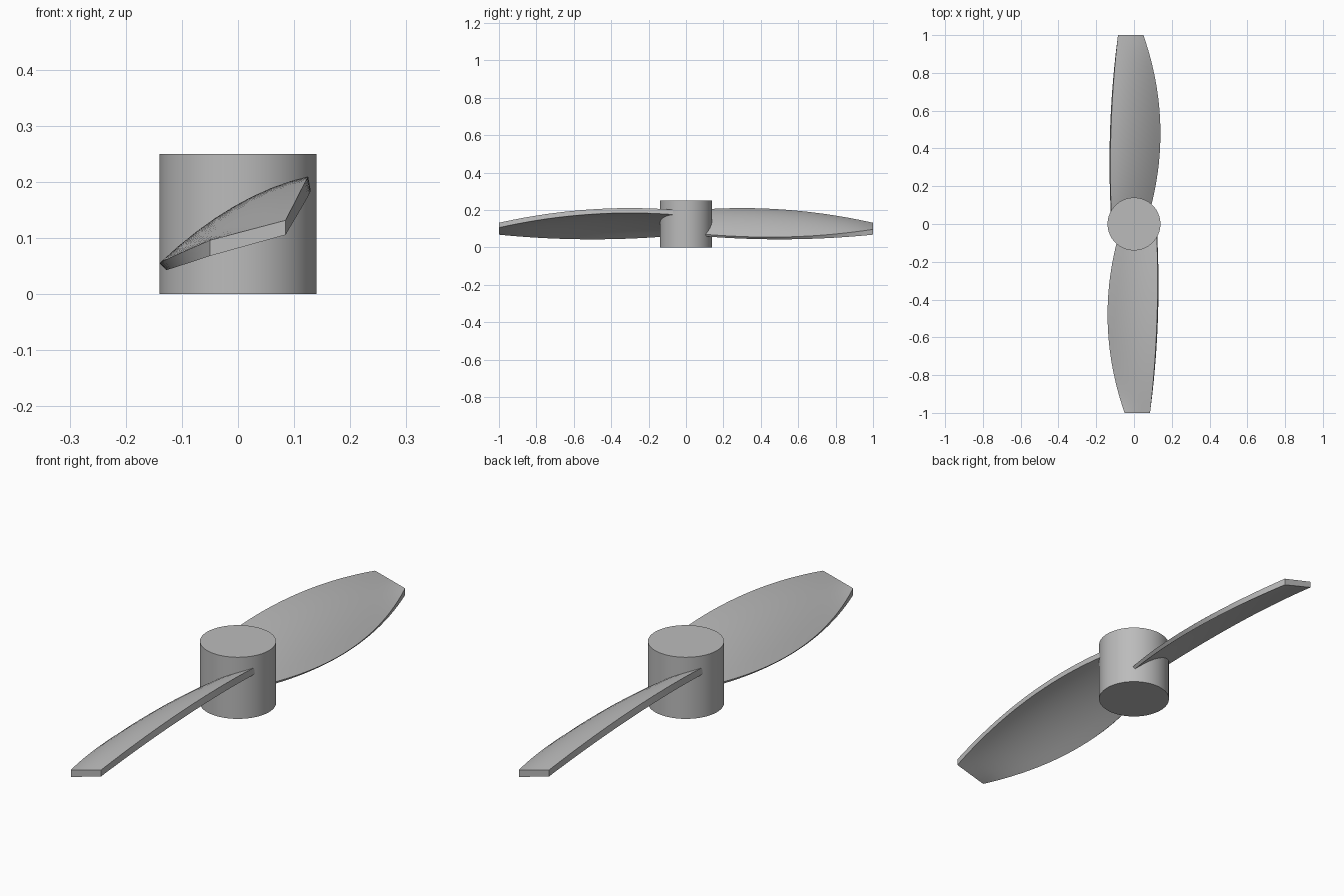
import bpy, bmesh, math

cube = bpy.data.objects.get("Cube")
if cube:
    bpy.data.objects.remove(cube, do_unlink=True)

grey = bpy.data.materials.new("plain grey")
grey.use_nodes = True
colour = (0.5, 0.5, 0.5, 1)
grey.diffuse_color = colour
grey.node_tree.nodes["Principled BSDF"].inputs["Base Color"].default_value = colour


def finish(bm, name):
    bmesh.ops.recalc_face_normals(bm, faces=bm.faces)
    mesh = bpy.data.meshes.new(name)
    bm.to_mesh(mesh)
    bm.free()
    mesh.materials.append(grey)
    obj = bpy.data.objects.new(name, mesh)
    bpy.context.collection.objects.link(obj)
    bpy.ops.object.select_all(action="DESELECT")
    obj.select_set(True)
    bpy.context.view_layer.objects.active = obj
    bpy.ops.object.shade_smooth_by_angle(angle=math.radians(35))
    return obj


def section(r, steps=8):
    """Closed cambered cross-section of the blade at radius r."""
    belly = max(0, 1 - ((r - 0.45) / 0.55) ** 2)
    low_x = -0.14 + 0.333 * (r - 0.48) ** 2
    high_x = 0.125 - 0.082 * (r - 0.3) ** 2
    low_t = 0.011 + 0.035 * max(0, r - 0.3) ** 2
    low_z = 0.043 + 0.1 * (r - 0.5) ** 2 + low_t
    high_z = 0.21 - 0.16 * (r - 0.3) ** 2
    top, bottom = [], []
    for i in range(steps + 1):
        s = i / steps
        x = low_x + (high_x - low_x) * s
        z = low_z + (high_z - low_z) * s + 0.1 * belly * s * (1 - s)
        thick = low_t + (0.026 - low_t) * s
        shift = belly * (0.012 - 0.007 * s)
        top.append((x, -r, z))
        bottom.append((x + shift, -r, z - thick))
    return top + bottom[::-1]


def blade(name, turn):
    bm = bmesh.new()
    count = 24
    rings = []
    for i in range(count + 1):
        r = 0.04 + 0.96 * i / count
        rings.append([bm.verts.new((turn * x, turn * y, z)) for x, y, z in section(r)])
    for a, b in zip(rings, rings[1:]):
        for j in range(len(a)):
            k = (j + 1) % len(a)
            bm.faces.new((a[j], a[k], b[k], b[j]))
    # Root and tip caps, as strips across the thickness
    for ring in (rings[0], rings[-1]):
        n = len(ring)
        for j in range(n // 2 - 1):
            bm.faces.new((ring[j], ring[j + 1], ring[n - 2 - j], ring[n - 1 - j]))
    return finish(bm, name)


# Hub
bm = bmesh.new()
bmesh.ops.create_cone(bm, cap_ends=True, segments=64, radius1=0.14, radius2=0.14, depth=0.25)
bmesh.ops.translate(bm, verts=bm.verts, vec=(0, 0, 0.125))
finish(bm, "hub")

# Two blades, half a turn apart
blade("front_blade", 1)
blade("back_blade", -1)
